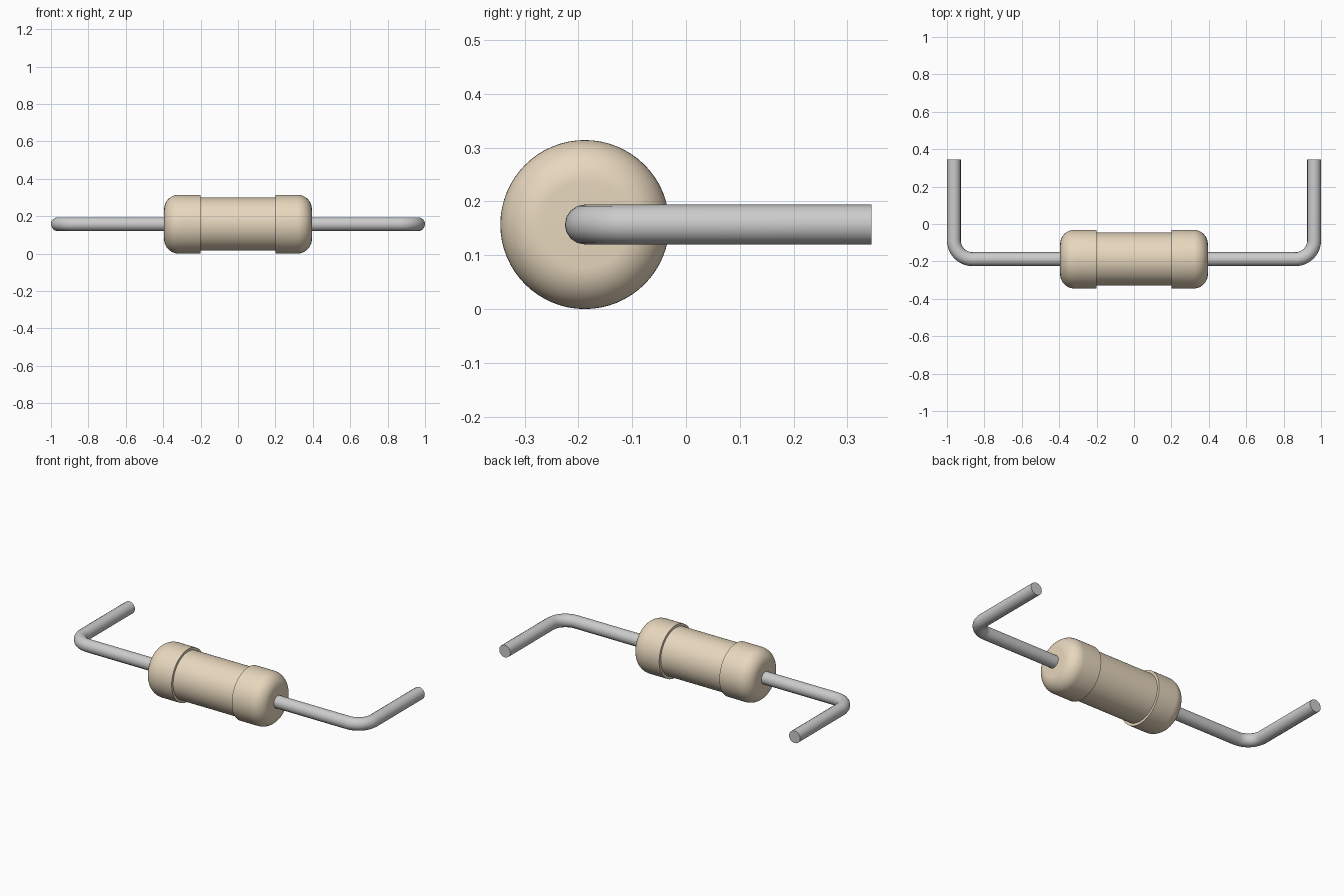
import bpy, bmesh
from math import sin, cos, pi, radians
from mathutils import Vector

if "Cube" in bpy.data.objects:
    bpy.data.objects.remove(bpy.data.objects["Cube"])

CY, CZ = -0.188, 0.157      # axis of the body
CAP_R, MID_R, FILLET = 0.157, 0.142, 0.077
WIRE_R, BEND_R = 0.037, 0.10


def material(name, color):
    mat = bpy.data.materials.new(name)
    mat.diffuse_color = color
    mat.use_nodes = True
    mat.node_tree.nodes["Principled BSDF"].inputs["Base Color"].default_value = mat.diffuse_color
    return mat


def smooth(obj):
    bpy.ops.object.select_all(action='DESELECT')
    obj.select_set(True)
    bpy.context.view_layer.objects.active = obj
    bpy.ops.object.shade_smooth_by_angle(angle=radians(35))


def lathe_x(name, profile, mat, steps=64):
    """Turn an (x, radius) profile around the body axis."""
    bm = bmesh.new()
    verts = [bm.verts.new((x, 0, r)) for x, r in profile]
    edges = [bm.edges.new(pair) for pair in zip(verts, verts[1:])]
    bmesh.ops.spin(bm, geom=verts + edges, cent=(0, 0, 0), axis=(1, 0, 0),
                   angle=2 * pi, steps=steps)
    bmesh.ops.remove_doubles(bm, verts=bm.verts, dist=1e-5)
    bmesh.ops.recalc_face_normals(bm, faces=bm.faces)
    mesh = bpy.data.meshes.new(name)
    bm.to_mesh(mesh)
    bm.free()
    obj = bpy.data.objects.new(name, mesh)
    obj.location = (0, CY, CZ)
    bpy.context.collection.objects.link(obj)
    mesh.materials.append(mat)
    smooth(obj)
    return obj


def wire(name, points, mat):
    """Sweep a round wire along a path."""
    curve = bpy.data.curves.new(name, 'CURVE')
    curve.dimensions = '3D'
    curve.bevel_depth = WIRE_R
    curve.bevel_resolution = 6
    curve.use_fill_caps = True
    spline = curve.splines.new('POLY')
    spline.points.add(len(points) - 1)
    for p, co in zip(spline.points, points):
        p.co = (*co, 1)
    curve.materials.append(mat)
    obj = bpy.data.objects.new(name, curve)
    bpy.context.collection.objects.link(obj)
    bpy.ops.object.select_all(action='DESELECT')
    obj.select_set(True)
    bpy.context.view_layer.objects.active = obj
    bpy.ops.object.convert(target='MESH')
    smooth(bpy.context.object)


tan = material("tan_coating", (0.80, 0.68, 0.51, 1))
metal = material("lead_metal", (0.70, 0.70, 0.68, 1))

# Body: narrow barrel between two rounded end caps
half = [(0.20, MID_R), (0.20, CAP_R)]
for i in range(13):
    a = pi / 2 * i / 12
    half.append((0.395 - FILLET + FILLET * sin(a),
                 CAP_R - FILLET + FILLET * cos(a)))
half.append((0.395, 0))
lathe_x("resistor_body", [(-x, r) for x, r in reversed(half)] + half, tan)

# Leads: out of each cap, bent backwards
for side, label in ((-1, "left"), (1, "right")):
    x = 1 - WIRE_R
    path = [(side * 0.36, CY, CZ)]
    for i in range(15):
        a = pi / 2 * i / 14
        path.append((side * (x - BEND_R + BEND_R * sin(a)),
                     CY + BEND_R - BEND_R * cos(a), CZ))
    path.append((side * x, 0.345, CZ))
    wire(label + "_lead", path, metal)
